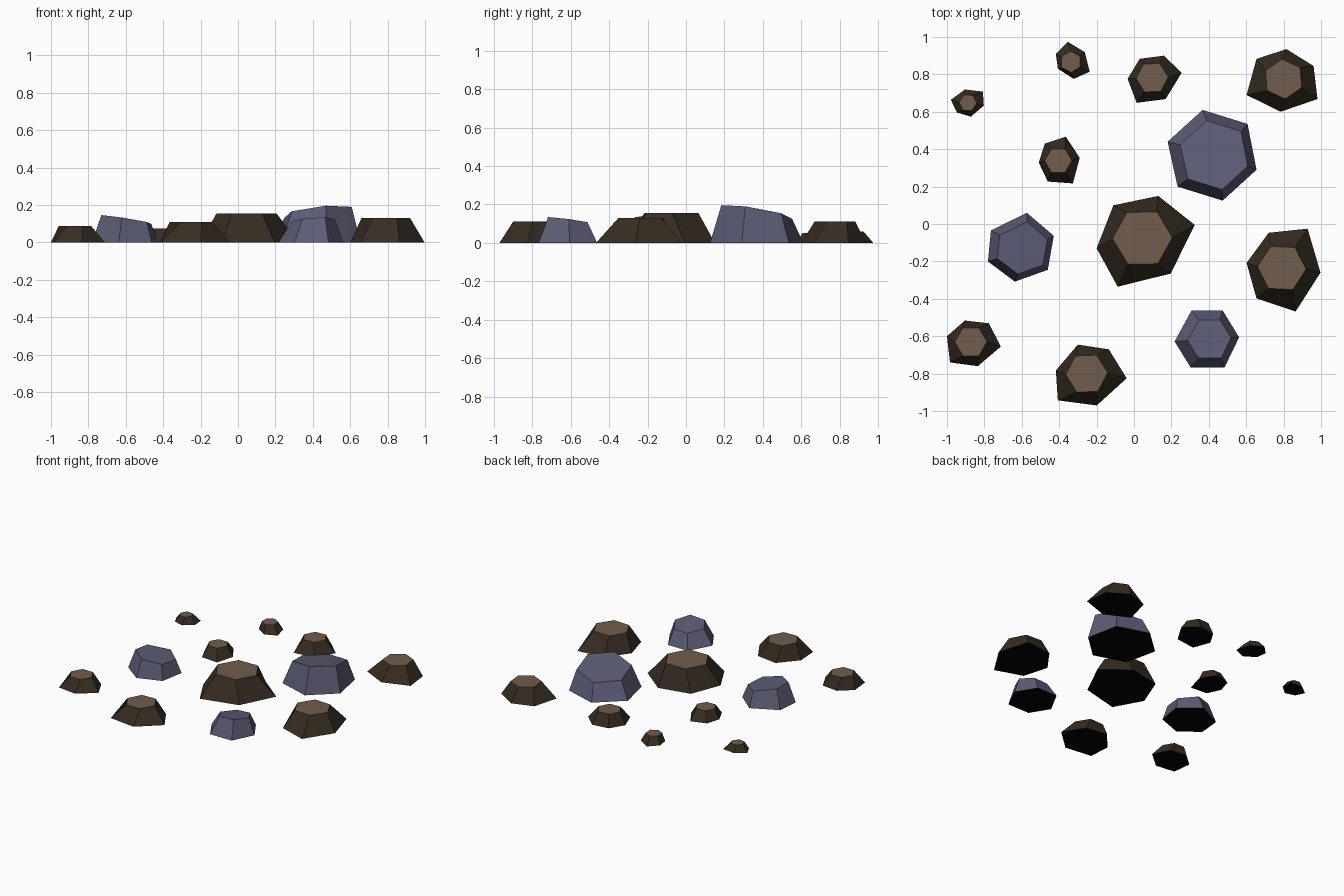
import bpy, bmesh
from math import cos, sin, radians

if "Cube" in bpy.data.objects:
    bpy.data.objects.remove(bpy.data.objects["Cube"])


def material(name, rgb):
    m = bpy.data.materials.new(name)
    m.diffuse_color = (*rgb, 1)
    m.use_nodes = True
    m.node_tree.nodes["Principled BSDF"].inputs["Base Color"].default_value = m.diffuse_color
    return m


EARTH = material("dark earth", (0.037, 0.026, 0.016))
TOP = material("light brown top", (0.165, 0.107, 0.075))
STONE = material("blue grey stone", (0.107, 0.107, 0.178))
BLACK = material("black underside", (0.001, 0.001, 0.001))


def frustum(name, base, top, side_mat, top_mat):
    """Closed flat-faced block from a base outline (x, y) to a top ring (x, y, z)."""
    bm = bmesh.new()
    lo = [bm.verts.new((x, y, 0)) for x, y in base]
    hi = [bm.verts.new(p) for p in top]
    n = len(lo)
    bm.faces.new(lo).material_index = 2
    for i in range(n):
        j = (i + 1) % n
        bm.faces.new((lo[i], lo[j], hi[j], hi[i]))
    bm.faces.new(hi).material_index = 1
    bmesh.ops.recalc_face_normals(bm, faces=bm.faces)
    me = bpy.data.meshes.new(name)
    bm.to_mesh(me)
    bm.free()
    for m in (side_mat, top_mat, BLACK):
        me.materials.append(m)
    bpy.context.collection.objects.link(bpy.data.objects.new(name, me))


def mound(name, centre, r, start, height, *base):
    """Brown mound: irregular base, regular hexagon top (clockwise from start angle)."""
    top = []
    for i in range(6):
        a = radians(start - 60 * i)
        top.append((centre[0] + r * cos(a), centre[1] + r * sin(a), height))
    frustum(name, base, top, EARTH, TOP)


def boulder(name, centre, k, plane, *base):
    """Grey boulder: top is the base shrunk about centre, lying on a tilted plane."""
    h, sx, sy = plane
    top = []
    for x, y in base:
        dx, dy = k * (x - centre[0]), k * (y - centre[1])
        top.append((centre[0] + dx, centre[1] + dy, h + sx * dx + sy * dy))
    frustum(name, base, top, STONE, STONE)


# brown mounds
mound("centre_mound", (.045, -.075), .16, 121, .155,
      (-.11, .10), (.13, .15), (.325, -.005), (.196, -.265), (-.087, -.335), (-.20, -.13))
mound("right_mound", (.79, -.235), .13, 57, .13,
      (.928, -.025), (.997, -.26), (.864, -.468), (.655, -.398), (.602, -.208), (.72, -.047))
mound("back_right_mound", (.80, .775), .107, 95, .11,
      (.815, .935), (.96, .845), (.981, .668), (.783, .60), (.602, .69), (.655, .883))
mound("back_mound", (.097, .782), .086, 122, .09,
      (.03, .883), (.159, .90), (.255, .809), (.169, .668), (.014, .648), (-.034, .776))
mound("back_small_mound", (-.338, .867), .057, 92, .058,
      (-.354, .974), (-.263, .919), (-.237, .814), (-.322, .776), (-.407, .83), (-.418, .91))
mound("back_left_tiny_mound", (-.888, .648), .047, 115, .05,
      (-.904, .719), (-.808, .708), (-.803, .633), (-.872, .574), (-.947, .596), (-.979, .664))
mound("left_small_mound", (-.405, .339), .073, 60, .075,
      (-.365, .467), (-.29, .354), (-.327, .217), (-.461, .227), (-.509, .328), (-.477, .43))
mound("front_left_mound", (-.872, -.63), .086, 120, .088,
      (-.904, -.516), (-.776, -.531), (-.712, -.655), (-.835, -.76), (-.984, -.74), (-1, -.60))
mound("front_mound", (-.253, -.80), .112, 122, .11,
      (-.30, -.645), (-.135, -.67), (-.039, -.825), (-.199, -.97), (-.407, -.943), (-.418, -.783))

# grey boulders with sloping tops
boulder("large_boulder", (.46, .37), .76, (.163, .11, -.17),
        (.367, .61), (.607, .535), (.655, .29), (.474, .125), (.233, .20), (.18, .44))
boulder("left_boulder", (-.57, -.14), .76, (.118, -.16, -.05),
        (-.573, .06), (-.429, -.063), (-.461, -.245), (-.637, -.308), (-.781, -.20), (-.765, -.035))
boulder("front_boulder", (.43, -.615), .67, (.119, .06, -.13),
        (.308, -.462), (.474, -.462), (.562, -.606), (.484, -.767), (.303, -.767), (.217, -.628))
